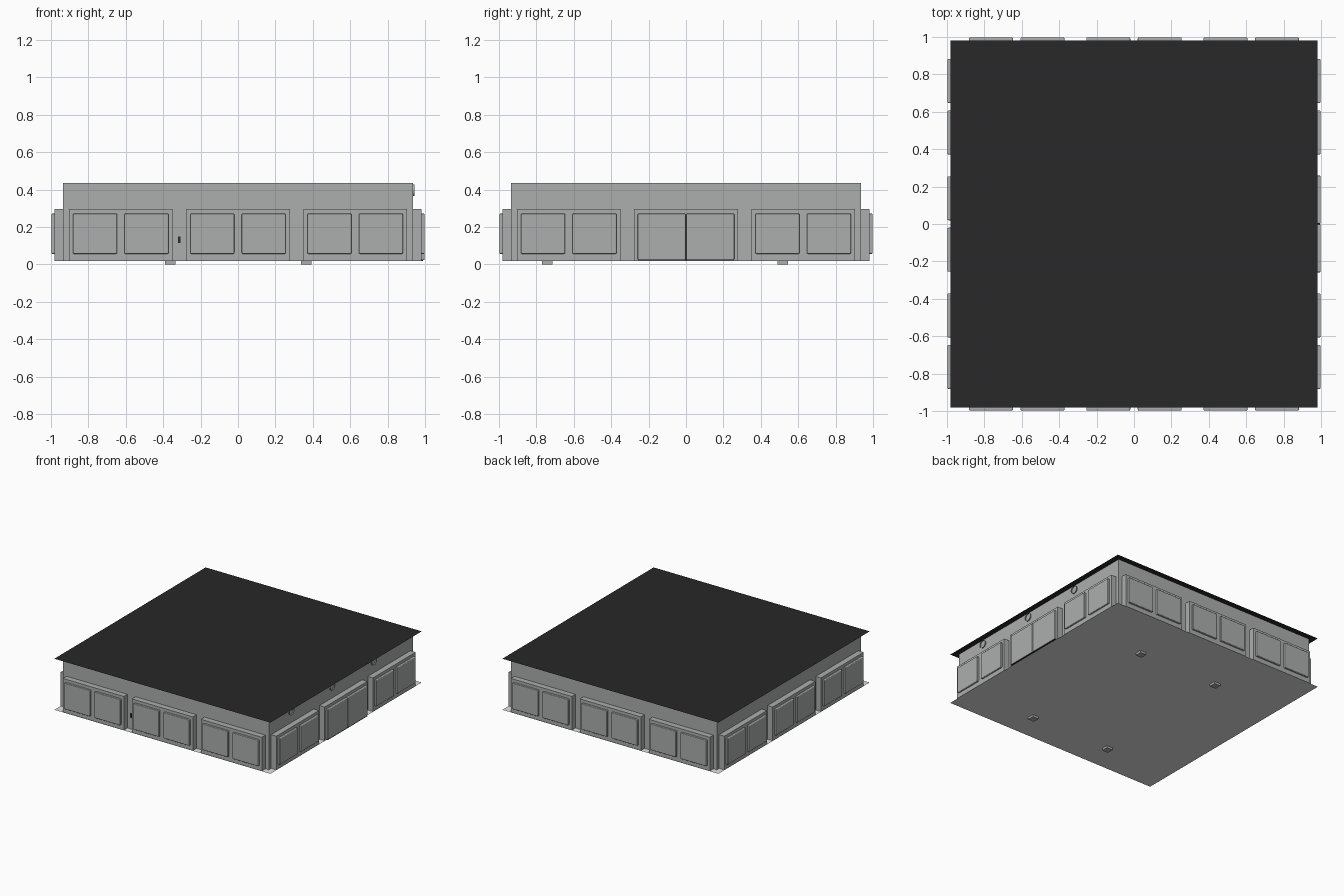
import bpy, math
from mathutils import Matrix, Vector

if "Cube" in bpy.data.objects:
    bpy.data.objects.remove(bpy.data.objects["Cube"])


def material(name, rgb):
    m = bpy.data.materials.new(name)
    m.diffuse_color = (*rgb, 1)
    m.use_nodes = True
    m.node_tree.nodes["Principled BSDF"].inputs["Base Color"].default_value = m.diffuse_color
    return m


GREY = material("wall grey", (0.41, 0.43, 0.42))
BLACK = material("roof black", (0.021, 0.021, 0.021))
BASE = material("base light grey", (0.75, 0.75, 0.75))


def box(name, lo, hi, mat, turn=0, bevel=0):
    """Box between two corners, turned about z by quarter turns."""
    lo, hi = Vector(lo), Vector(hi)
    bpy.ops.mesh.primitive_cube_add(size=1)
    ob = bpy.context.object
    ob.name = name
    ob.data.transform(Matrix.Rotation(turn * math.pi / 2, 4, 'Z')
                      @ Matrix.Translation((lo + hi) / 2)
                      @ Matrix.Diagonal((*(hi - lo), 1)))
    ob.data.materials.append(mat)
    if bevel:
        bpy.ops.object.shade_smooth()
        mod = ob.modifiers.new("bevel", 'BEVEL')
        mod.width = bevel
        mod.segments = 3
        mod.harden_normals = True
    return ob


def sheet(name, z, mat):
    bpy.ops.mesh.primitive_plane_add(size=1.964, location=(0, 0, z))
    ob = bpy.context.object
    ob.name = name
    ob.data.materials.append(mat)


# Main body, overhanging roof sheet and base sheet
box("body", (-0.935, -0.935, 0.02), (0.935, 0.935, 0.436), GREY)
sheet("roof", 0.438, BLACK)
sheet("base", 0.018, BASE)

# Three framed bays on each side; panels face -y before turning
for turn, side in enumerate(("front", "right", "back", "left")):
    for bay, cx in enumerate((-0.627, 0.0, 0.627)):
        box(f"{side}_frame_{bay}", (cx - 0.277, -0.982, 0.02),
            (cx + 0.277, -0.93, 0.297), GREY, turn)
        door = side == "right" and bay == 1
        for s in (-1, 1):
            a, b = (0.002, 0.258) if door else (0.02, 0.255)
            x0, x1 = sorted((cx + s * a, cx + s * b))
            box(f"{side}_{'door' if door else 'panel'}_{bay}_{s}",
                (x0, -0.998, 0.023 if door else 0.057),
                (x1, -0.975, 0.272), GREY, turn, 0.006)

# Dark seam and threshold of the double door
box("door_seam", (-0.002, -0.99, 0.02), (0.002, -0.98, 0.262), BLACK, 1)
box("door_threshold", (-0.258, -0.995, 0.0205), (0.258, -0.982, 0.0225), BLACK, 1)

# Small dark plate on the front wall
box("lock_plate", (-0.322, -0.942, 0.115), (-0.308, -0.93, 0.15), BLACK)

# Open round vent collars high on the right wall
for i, y in enumerate((-0.65, -0.12, 0.42)):
    bpy.ops.mesh.primitive_cylinder_add(vertices=24, radius=0.031, depth=0.012,
                                        end_fill_type='NOTHING',
                                        location=(0.938, y, 0.397),
                                        rotation=(0, math.pi / 2, 0))
    vent = bpy.context.object
    vent.name = f"vent_collar_{i}"
    vent.data.materials.append(GREY)
    bpy.ops.object.shade_smooth_by_angle()

# Four small feet
for i, (x, y) in enumerate(((-0.363, -0.743), (0.365, -0.743),
                            (-0.363, 0.517), (0.365, 0.517))):
    box(f"foot_{i}", (x - 0.028, y - 0.028, 0), (x + 0.028, y + 0.028, 0.02), GREY)
